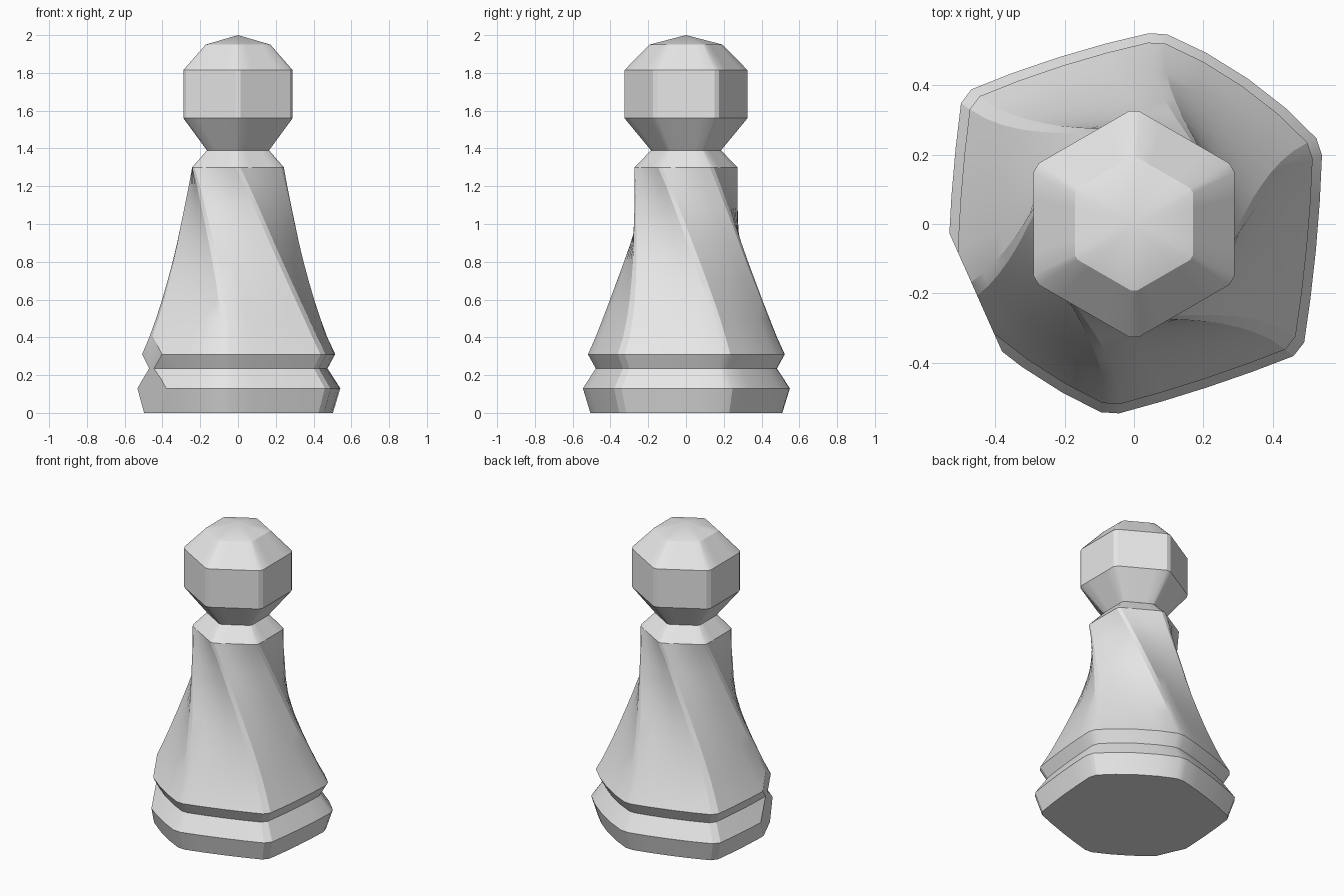
import bpy, bmesh, math
from mathutils import Vector

if "Cube" in bpy.data.objects:
    bpy.data.objects.remove(bpy.data.objects["Cube"])

stone = bpy.data.materials.new("pale_grey")
stone.diffuse_color = (0.8, 0.8, 0.8, 1)
stone.use_nodes = True
stone.node_tree.nodes["Principled BSDF"].inputs["Base Color"].default_value = stone.diffuse_color

TWIST = 52.7                                   # degrees between neck and foot
CORNER = [1.11, 1.04, 0.995, 1.09, 1.05, 1.0]  # uneven corners at the foot
BULGE = [0.02, 0.06, 0.02, 0.02, 0.07, 0.03]   # slightly bowed sides at the foot
STEPS = [0.05, 0.27, 0.5, 0.73, 0.95]          # samples per side, corners eased


def hexagon(z, r, t):
    """Six-sided section; t = 0 is a regular neck, t = 1 the twisted foot."""
    twist = TWIST * (1 - (1 - t) ** 2)
    w = t * t
    corners = []
    for k in range(6):
        a = math.radians(90 + 60 * k + twist)
        rad = r * (1 + (CORNER[k] - 1) * w)
        corners.append(Vector((rad * math.cos(a), rad * math.sin(a), 0)))
    pts = []
    for k in range(6):
        for s in STEPS:
            p = corners[k].lerp(corners[(k + 1) % 6], s)
            p *= 1 + BULGE[k] * w * 4 * s * (1 - s)
            pts.append((p.x, p.y, z))
    return pts


def loft(sections, bottom=False, apex=None):
    bm = bmesh.new()
    rings = [[bm.verts.new(p) for p in sec] for sec in sections]
    n = len(rings[0])
    for lo, hi in zip(rings, rings[1:]):
        for i in range(n):
            j = (i + 1) % n
            bm.faces.new((lo[i], lo[j], hi[j], hi[i]))
    if bottom:
        bm.faces.new(list(reversed(rings[0])))
    if apex:
        tip = bm.verts.new(apex)
        for i in range(n):
            bm.faces.new((rings[-1][i], rings[-1][(i + 1) % n], tip))
    return bm


def finish(bm, name):
    bmesh.ops.recalc_face_normals(bm, faces=bm.faces)
    me = bpy.data.meshes.new(name)
    bm.to_mesh(me)
    bm.free()
    me.materials.append(stone)
    ob = bpy.data.objects.new(name, me)
    bpy.context.collection.objects.link(ob)
    bpy.ops.object.select_all(action='DESELECT')
    ob.select_set(True)
    bpy.context.view_layer.objects.active = ob
    bpy.ops.object.shade_smooth_by_angle(angle=math.radians(24))


# foot, groove, twisted flared shaft and collar
profile = [(0, .512), (.13, .552), (.235, .483), (.31, .525), (.4, .485),
           (.5, .447), (.6, .411), (.7, .378), (.8, .348), (.9, .323),
           (1.0, .303), (1.1, .286), (1.2, .276), (1.3, .276), (1.39, .187)]
body = loft([hexagon(z, r * 1.015, min(1, max(0, 1.3 - z))) for z, r in profile],
            bottom=True)

# chipped corner on the foot
a = math.radians(204)
normal = Vector((math.cos(a), math.sin(a), 0))
bmesh.ops.bisect_plane(body, geom=body.verts[:] + body.edges[:] + body.faces[:],
                       plane_co=normal * 0.497, plane_no=normal, clear_outer=True)
cut = [e for e in body.edges if e.is_boundary and e.verts[0].co.z < 1]
bmesh.ops.holes_fill(body, edges=cut, sides=0)
# close the part of the chip that reaches the floor
rest = [e for e in body.edges if e.is_boundary and e.verts[0].co.z < 1]
if rest:
    bmesh.ops.edgenet_fill(body, edges=rest)
finish(body, "twisted_body")

# faceted head
head = loft([hexagon(z, r, 0) for z, r in
             [(1.39, .19), (1.56, .334), (1.815, .334), (1.95, .197)]],
            apex=(0, 0, 2))
finish(head, "faceted_head")
